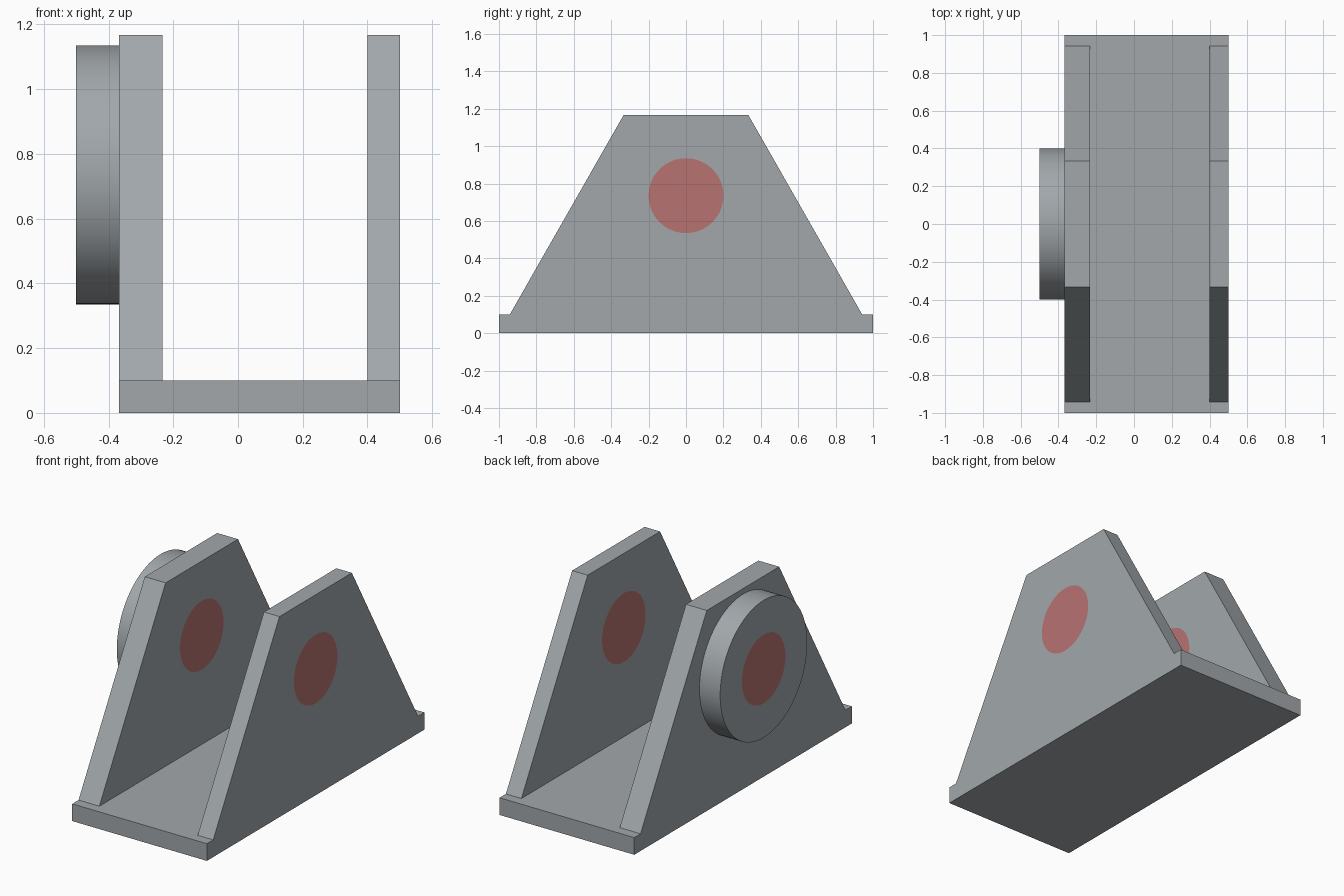
import bpy, bmesh, math

cube = bpy.data.objects.get("Cube")
if cube:
    bpy.data.objects.remove(cube, do_unlink=True)


def material(name, color):
    mat = bpy.data.materials.new(name)
    mat.use_nodes = True
    mat.diffuse_color = color
    mat.node_tree.nodes["Principled BSDF"].inputs["Base Color"].default_value = color
    return mat


GREY = material("steel grey", (0.36, 0.39, 0.41, 1))
RED = material("bore red", (0.48, 0.17, 0.17, 1))
AXIS_Z = 0.735      # height of the bore axis
BORE = 0.2


def circle(radius, steps=96):
    angles = [2 * math.pi * i / steps for i in range(steps)]
    return [(radius * math.cos(a), AXIS_Z + radius * math.sin(a)) for a in angles]


def slab(name, outline, x0, x1, bore=True):
    """Extrude a (y, z) outline along x, with a flush red disc on both faces."""
    bm = bmesh.new()

    def loop(points):
        verts = [bm.verts.new((x0, y, z)) for y, z in points]
        edges = [bm.edges.new((v, verts[i - 1])) for i, v in enumerate(verts)]
        return verts, edges

    outer_verts, edges = loop(outline)
    if bore:
        disc_verts, disc_edges = loop(circle(BORE))
        bmesh.ops.triangle_fill(bm, edges=edges + disc_edges, use_beauty=True)
        # Keep only the ring, then close the bore with one red face
        inside = [f for f in bm.faces if all(v in disc_verts for v in f.verts)]
        bmesh.ops.delete(bm, geom=inside, context='FACES_ONLY')
        bm.faces.new(disc_verts).material_index = 1
    else:
        bm.faces.new(outer_verts)
    result = bmesh.ops.extrude_face_region(bm, geom=bm.faces[:])
    moved = [v for v in result["geom"] if isinstance(v, bmesh.types.BMVert)]
    bmesh.ops.translate(bm, verts=moved, vec=(x1 - x0, 0, 0))
    bmesh.ops.recalc_face_normals(bm, faces=bm.faces[:])

    mesh = bpy.data.meshes.new(name)
    bm.to_mesh(mesh)
    bm.free()
    mesh.materials.append(GREY)
    mesh.materials.append(RED)
    obj = bpy.data.objects.new(name, mesh)
    bpy.context.collection.objects.link(obj)
    return obj


# Base plate
slab("base_plate", [(-1, 0), (1, 0), (1, 0.1), (-1, 0.1)], -0.367, 0.5, bore=False)

# Tapered upright cheeks
cheek = [(-0.942, 0.1), (0.942, 0.1), (0.333, 1.167), (-0.333, 1.167)]
slab("left_cheek", cheek, 0.4, 0.5)
slab("right_cheek", cheek, -0.367, -0.233)

# Round boss on the outside of the thicker cheek
boss = slab("round_boss", circle(0.4), -0.5, -0.367)
bpy.ops.object.select_all(action='DESELECT')
boss.select_set(True)
bpy.context.view_layer.objects.active = boss
bpy.ops.object.shade_smooth_by_angle(angle=math.radians(30))
